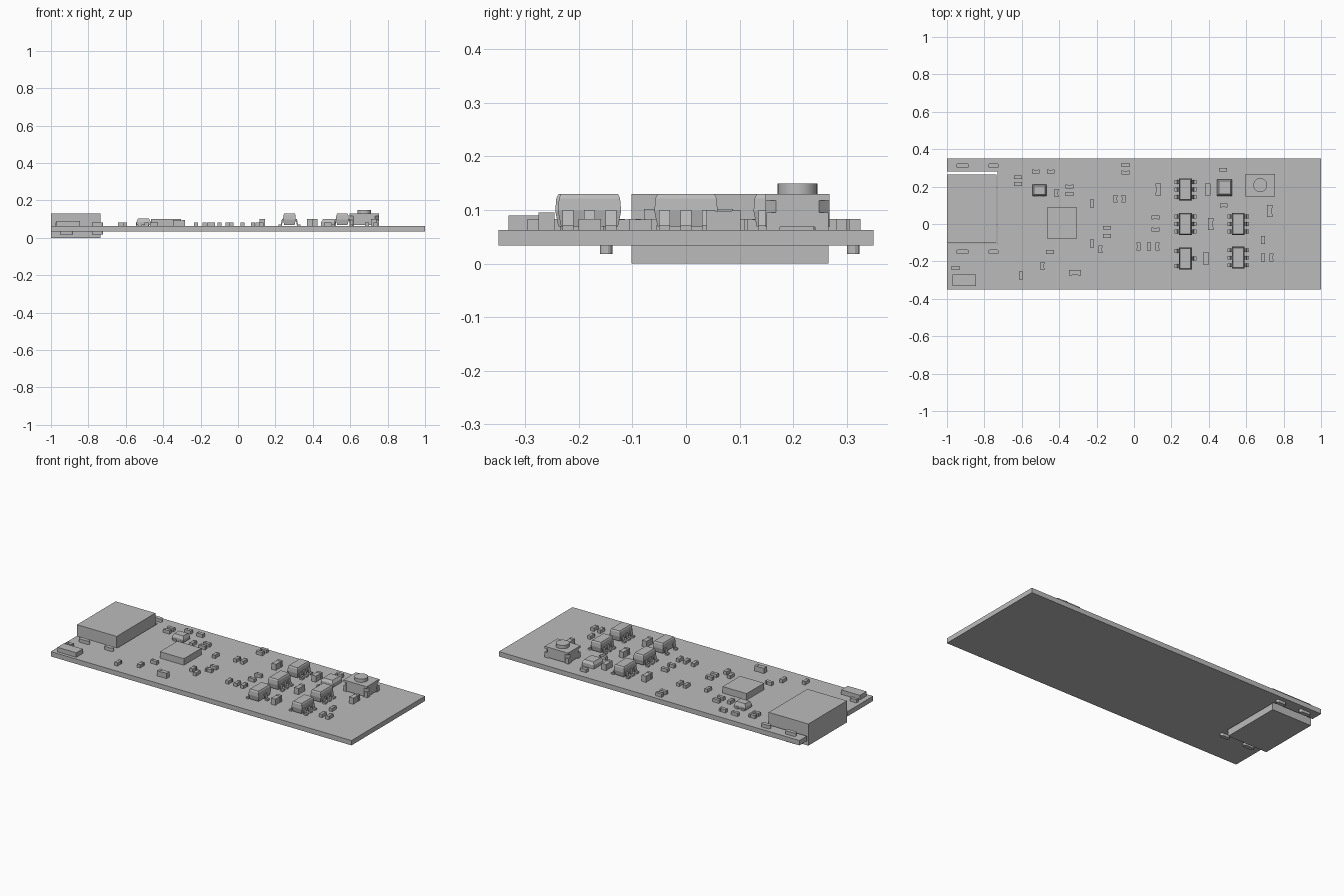
import bpy, bmesh
from math import pi, cos, sin

cube = bpy.data.objects.get("Cube")
if cube:
    bpy.data.objects.remove(cube, do_unlink=True)

grey = bpy.data.materials.new("plain grey")
grey.use_nodes = True
colour = (0.5, 0.5, 0.5, 1)
grey.diffuse_color = colour
grey.node_tree.nodes["Principled BSDF"].inputs["Base Color"].default_value = colour

BOTTOM, TOP = 0.034, 0.063


def finish(name, bm):
    bmesh.ops.recalc_face_normals(bm, faces=bm.faces)
    mesh = bpy.data.meshes.new(name)
    bm.to_mesh(mesh)
    bm.free()
    mesh.materials.append(grey)
    obj = bpy.data.objects.new(name, mesh)
    bpy.context.collection.objects.link(obj)
    return obj


def loft(bm, rings):
    """Closed solid through a stack of outlines with equal point counts."""
    loops = [[bm.verts.new(p) for p in ring] for ring in rings]
    bm.faces.new(loops[0][::-1])
    bm.faces.new(loops[-1])
    n = len(loops[0])
    for low, high in zip(loops, loops[1:]):
        for i in range(n):
            j = (i + 1) % n
            bm.faces.new((low[i], low[j], high[j], high[i]))


def prism(bm, outline, z0, z1):
    loft(bm, [[(x, y, z) for x, y in outline] for z in (z0, z1)])


def rect(x, y, w, d):
    return [(x + sx * w / 2, y + sy * d / 2)
            for sx, sy in ((-1, -1), (1, -1), (1, 1), (-1, 1))]


def box(bm, x, y, w, d, z0, z1):
    prism(bm, rect(x, y, w, d), z0, z1)


def tapered(bm, x, y, w, d, levels):
    """Block whose sides step in by the given inset at each level."""
    loft(bm, [[(px, py, z) for px, py in rect(x, y, w - 2 * inset, d - 2 * inset)]
              for z, inset in levels])


def passive(name, x, y, length, width, height, along_y):
    """Chip part: slim body between two raised end caps."""
    bm = bmesh.new()

    def piece(offset, long, wide, top):
        if along_y:
            box(bm, x, y + offset, wide, long, TOP, top)
        else:
            box(bm, x + offset, y, long, wide, TOP, top)

    cap = length * 0.25
    piece(0, length - 2 * cap, width * 0.9, TOP + height * 0.95)
    for side in (-1, 1):
        piece(side * (length - cap) / 2, cap, width, TOP + height)
    finish(name, bm)


def gull_lead(bm, x, y, side, width=0.02):
    """Bent lead, drawn in section and swept across its width."""
    section = [(0.025, 0.100), (0.040, 0.100), (0.046, 0.072), (0.058, 0.072),
               (0.058, TOP), (0.041, TOP), (0.035, 0.092), (0.025, 0.092)]
    loft(bm, [[(x + side * sx, y + s * width / 2, z) for sx, z in section]
              for s in (-1, 1)])


def small_package(x, y, left_leads, right_leads):
    bm = bmesh.new()
    tapered(bm, x, y, 0.068, 0.118,
            [(0.069, 0.006), (0.098, 0), (0.122, 0.002), (0.13, 0.006)])
    for side, leads in ((-1, left_leads), (1, right_leads)):
        for offset in leads:
            gull_lead(bm, x, y + offset, side)
    finish("leaded_package", bm)


# Board with a cut-out for the socket
bm = bmesh.new()
prism(bm, [(-1, -0.35), (1, -0.35), (1, 0.35), (-1, 0.35),
           (-1, 0.28), (-0.73, 0.28), (-0.73, -0.105), (-1, -0.105)], BOTTOM, TOP)
finish("board", bm)

# Socket sunk through the board
bm = bmesh.new()
box(bm, -0.868, 0.082, 0.264, 0.367, 0, 0.13)
finish("socket_shell", bm)

# Oval mounting tabs
for x, length in ((-0.917, 0.07), (-0.752, 0.06)):
    for y in (0.312, -0.149):
        bm = bmesh.new()
        r = 0.012
        oval = []
        for k in range(12):
            a = 2 * pi * (k + 0.5) / 12
            shift = (length / 2 - r) * (1 if cos(a) > 0 else -1)
            oval.append((x + shift + r * cos(a), y + r * sin(a)))
        prism(bm, oval, 0.018, 0.083)
        finish("mounting_tab", bm)

# Main processor and the low rectangular parts
for name, x, y, w, d, top in (("processor", -0.385, 0.005, 0.16, 0.166, 0.102),
                              ("corner_connector", -0.907, -0.3, 0.125, 0.062, 0.09)):
    bm = bmesh.new()
    box(bm, x, y, w, d, TOP, top)
    finish(name, bm)

bm = bmesh.new()
tapered(bm, 0.485, 0.195, 0.08, 0.088, [(TOP, 0), (0.085, 0), (0.1, 0.01)])
finish("lamp", bm)

bm = bmesh.new()
tapered(bm, -0.505, 0.18, 0.075, 0.06, [(0.068, 0), (0.085, 0), (0.103, 0.008)])
for side in (-1, 1):
    box(bm, -0.505 + side * 0.02, 0.18, 0.02, 0.066, TOP, 0.075)
finish("oscillator", bm)

# Leaded packages
three, two, one = (-0.04, 0, 0.04), (-0.04, 0.04), (0,)
for x, y in ((0.275, 0.185), (0.275, 0), (0.558, 0), (0.558, -0.18)):
    small_package(x, y, three, three)
small_package(0.275, -0.185, two, one)

# Push button: chamfered body, side feet and round plunger
bm = bmesh.new()
bx, by = 0.675, 0.208
w, d, c = 0.078, 0.06, 0.02
body = [(bx - w + c, by - d), (bx + w - c, by - d), (bx + w, by - d + c), (bx + w, by + d - c),
        (bx + w - c, by + d), (bx - w + c, by + d), (bx - w, by + d - c), (bx - w, by - d + c)]
prism(bm, body, 0.068, 0.125)
box(bm, bx, by, 2 * w, 2 * d, 0.118, 0.13)
for side in (-1, 1):
    for end in (-1, 1):
        box(bm, bx + side * 0.068, by + end * 0.045, 0.024, 0.025, TOP, 0.095)
finish("button_body", bm)
bm = bmesh.new()
prism(bm, [(bx + 0.037 * cos(k * pi / 16), by + 0.037 * sin(k * pi / 16))
           for k in range(32)], 0.13, 0.15)
plunger = finish("button_plunger", bm)
for p in plunger.data.polygons:
    p.use_smooth = len(p.vertices) == 4
plunger.data.set_sharp_from_angle(angle=pi / 6)

# Small chip parts lying across and along the board
across = [(-.62, .25), (-.62, .215), (-.525, .28), (-.445, .28), (-.345, .2), (-.345, .16),
          (-.045, .315), (-.045, .275), (.115, .035), (.115, -.03), (-.145, -.02),
          (-.145, -.065), (-.45, -.15), (.475, .29), (.48, .1), (-.955, -.235)]
along = [(-.415, .165), (-.225, .11), (-.1, .135), (-.055, .135), (-.225, -.105),
         (-.18, -.135), (.025, -.12), (.08, -.12), (.125, -.12), (-.49, -.225),
         (-.605, -.275), (.69, -.085), (.69, -.18), (.735, -.18)]
for x, y in across:
    passive("small_chip_part", x, y, 0.042, 0.021, 0.02, False)
for x, y in along:
    passive("small_chip_part", x, y, 0.042, 0.021, 0.02, True)

# Larger chip parts
for x, y in ((.13, .185), (.385, -.185), (.41, 0), (.395, .185), (.725, .07)):
    passive("large_chip_part", x, y, 0.063, 0.03, 0.037, True)
passive("large_chip_part", -0.315, -0.26, 0.063, 0.03, 0.032, False)
